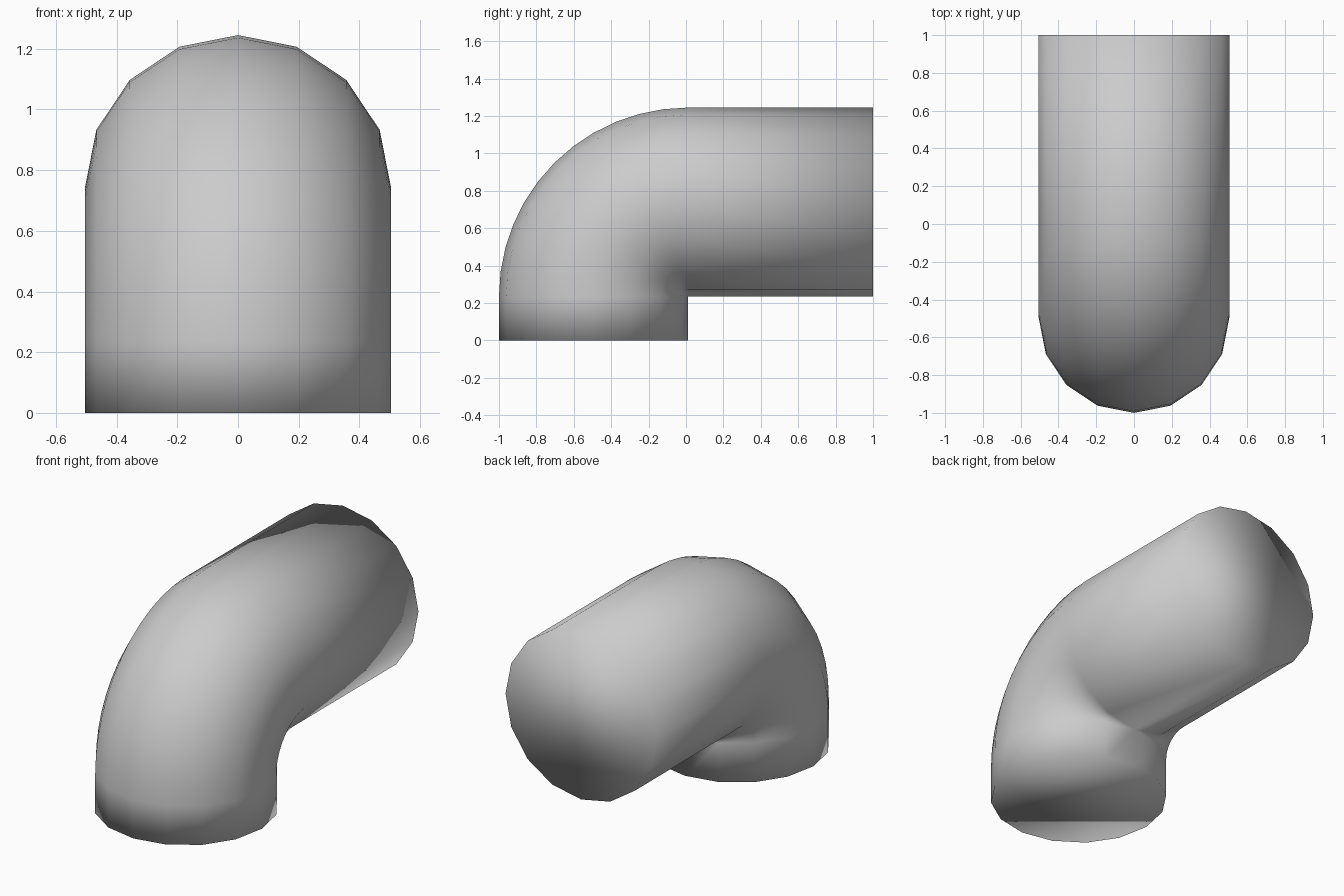
import bpy, bmesh
from math import sin, cos, pi

if "Cube" in bpy.data.objects:
    bpy.data.objects.remove(bpy.data.objects["Cube"])

SIDES, BENDS, R = 16, 12, 0.505
PY, PZ = 0.01, 0.235          # pivot of the bend, on the inner wall


def ring(bm, angle, dy=0.0, dz=0.0):
    """Cross-section swung around the pivot: 0 = upright leg, pi/2 = level leg."""
    out = []
    for i in range(SIDES):
        a = 2 * pi * i / SIDES
        d = R + R * cos(a)    # distance from pivot
        out.append(bm.verts.new((R * sin(a), PY - d * cos(angle) + dy, PZ + d * sin(angle) + dz)))
    return out


bm = bmesh.new()
# Upright foot, bend, then level arm
rings = [ring(bm, 0, dz=-PZ)]
rings += [ring(bm, pi / 2 * k / BENDS) for k in range(BENDS + 1)]
rings.append(ring(bm, pi / 2, dy=1 - PY))
for a, b in zip(rings, rings[1:]):
    for i in range(SIDES):
        j = (i + 1) % SIDES
        bm.faces.new((a[i], a[j], b[j], b[i]))

# End caps
bm.faces.new(rings[0])
bm.faces.new(rings[-1])

# Weld the pinched inner corner and smooth everything
bmesh.ops.remove_doubles(bm, verts=bm.verts[:], dist=1e-4)
bmesh.ops.recalc_face_normals(bm, faces=bm.faces[:])
for f in bm.faces:
    f.smooth = True

mesh = bpy.data.meshes.new("pipe_elbow")
bm.to_mesh(mesh)
bm.free()
bpy.context.collection.objects.link(bpy.data.objects.new("pipe_elbow", mesh))
